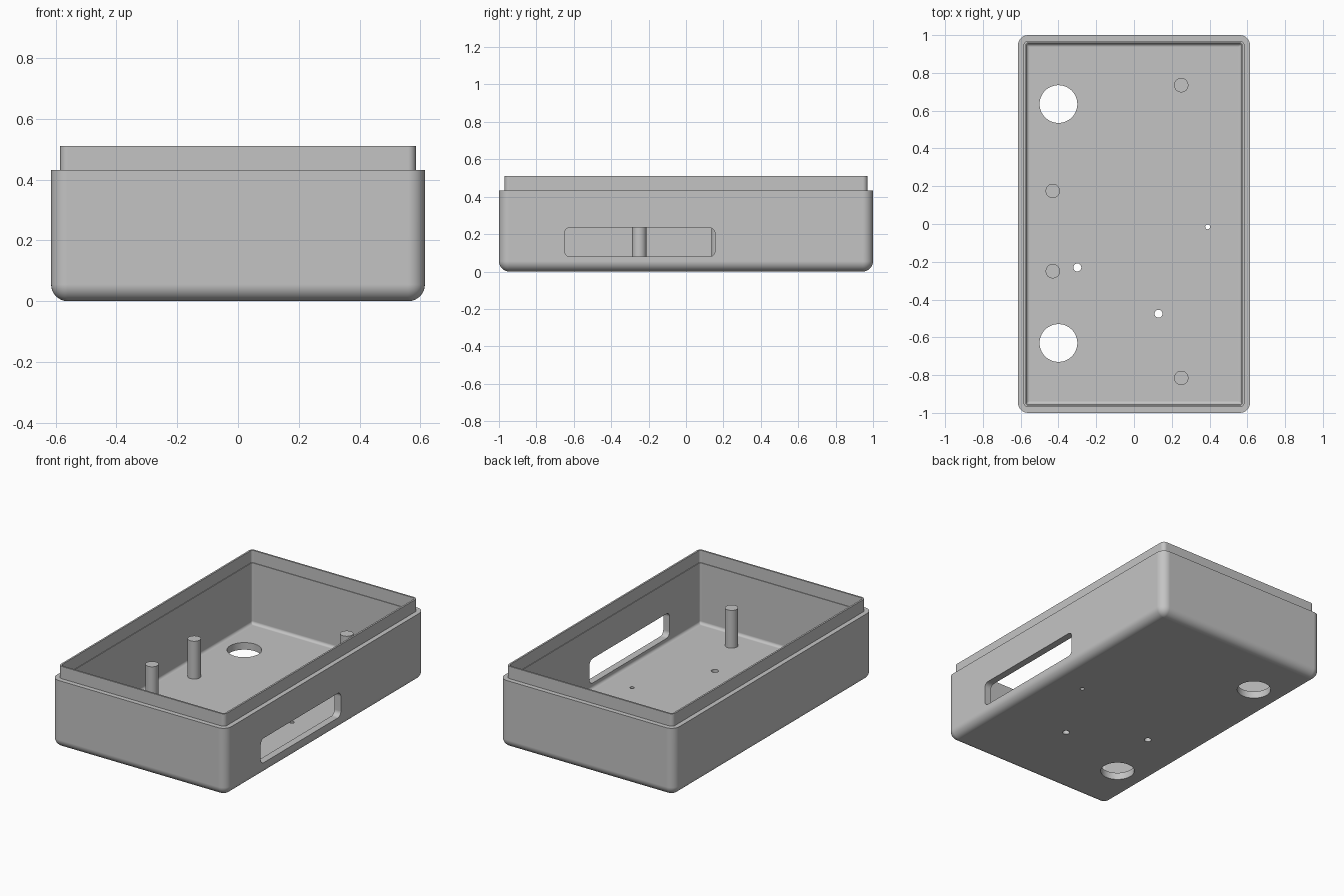
import bpy, bmesh
from math import sin, cos, pi, radians

cube = bpy.data.objects.get("Cube")
if cube:
    bpy.data.objects.remove(cube, do_unlink=True)

grey = bpy.data.materials.new("light grey plastic")
grey.use_nodes = True
grey.diffuse_color = (0.55, 0.55, 0.55, 1)
grey.node_tree.nodes["Principled BSDF"].inputs["Base Color"].default_value = (0.55, 0.55, 0.55, 1)

HALF_X, HALF_Y = 0.615, 1.0
SHOULDER, TOP, FLOOR = 0.432, 0.51, 0.045
WALL, FILLET, SMALL = 0.045, 0.055, 0.018
STEPS = 8


def rounded_rect(hx, hy, r):
    """Counter-clockwise outline of a rectangle with round corners."""
    pts = []
    for k, (sx, sy) in enumerate([(1, 1), (-1, 1), (-1, -1), (1, -1)]):
        for i in range(STEPS + 1):
            a = (k + i / STEPS) * pi / 2
            pts.append((sx * (hx - r) + r * cos(a), sy * (hy - r) + r * sin(a)))
    return pts


def loft(name, rings):
    """Closed solid through a list of rings of 3D points."""
    bm = bmesh.new()
    loops = [[bm.verts.new(p) for p in ring] for ring in rings]
    for a, b in zip(loops, loops[1:]):
        for i in range(len(a)):
            j = (i + 1) % len(a)
            bm.faces.new((a[i], a[j], b[j], b[i]))
    bm.faces.new(loops[0][::-1])
    bm.faces.new(loops[-1])
    bmesh.ops.recalc_face_normals(bm, faces=bm.faces)
    mesh = bpy.data.meshes.new(name)
    bm.to_mesh(mesh)
    bm.free()
    mesh.materials.append(grey)
    obj = bpy.data.objects.new(name, mesh)
    bpy.context.collection.objects.link(obj)
    return obj


def activate(obj):
    bpy.ops.object.select_all(action='DESELECT')
    obj.select_set(True)
    bpy.context.view_layer.objects.active = obj


def cylinder(name, x, y, r, z0, z1):
    circle = [(x + r * cos(i * pi / 24), y + r * sin(i * pi / 24)) for i in range(48)]
    return loft(name, [[(px, py, z) for px, py in circle] for z in (z0, z1)])


def cut(obj, cutter):
    cutter.hide_render = True
    mod = obj.modifiers.new("cut", 'BOOLEAN')
    mod.object = cutter
    mod.operation = 'DIFFERENCE'
    mod.solver = 'EXACT'
    activate(obj)
    bpy.ops.object.modifier_apply(modifier=mod.name)
    bpy.data.objects.remove(cutter, do_unlink=True)


# Case shell as (inset, height, corner radius) from the underside to the inner floor
arc = [i / STEPS * pi / 2 for i in range(STEPS + 1)]
profile = [(FILLET * (1 - sin(a)), FILLET * (1 - cos(a)), max(FILLET * sin(a), 0.002)) for a in arc]
profile += [
    (0, SHOULDER, FILLET),
    (0.03, SHOULDER, 0.025),
    (0.03, TOP, 0.025),
    (WALL - 0.004, TOP, 0.014),
    (WALL - 0.004, SHOULDER, 0.014),
    (WALL, SHOULDER, 0.01),
]
profile += [(WALL + SMALL * (1 - cos(a)), FLOOR + SMALL * (1 - sin(a)),
             max(0.01 * cos(a), 0.002)) for a in arc]
case = loft("case_shell", [
    [(x, y, z) for x, y in rounded_rect(HALF_X - d, HALF_Y - d, r)] for d, z, r in profile])

# Round holes in the floor
for x, y, r in [(-0.4, 0.635, 0.1), (-0.4, -0.63, 0.1),
                (-0.3, -0.23, 0.021), (0.13, -0.475, 0.021), (0.39, -0.015, 0.013)]:
    cut(case, cylinder("hole_cutter", x, y, r, -0.1, 0.15))

# Long window in the left wall
window = rounded_rect(0.4025, 0.078, 0.032)
cut(case, loft("window_cutter", [
    [(x, y - 0.2475, z + 0.157) for y, z in window] for x in (0.5, 0.7)]))

# Mounting posts
posts = [cylinder("mounting_post_%d" % (n + 1), x, y, 0.038, FLOOR - 0.01, 0.285)
         for n, (x, y) in enumerate([(0.25, 0.735), (0.25, -0.815), (-0.43, 0.175), (-0.43, -0.25)])]

# Smooth rounded areas, keep flat walls flat
for obj in [case] + posts:
    activate(obj)
    bpy.ops.object.shade_smooth_by_angle(angle=radians(30))
    obj.modifiers.new("flat walls", 'WEIGHTED_NORMAL').keep_sharp = True
